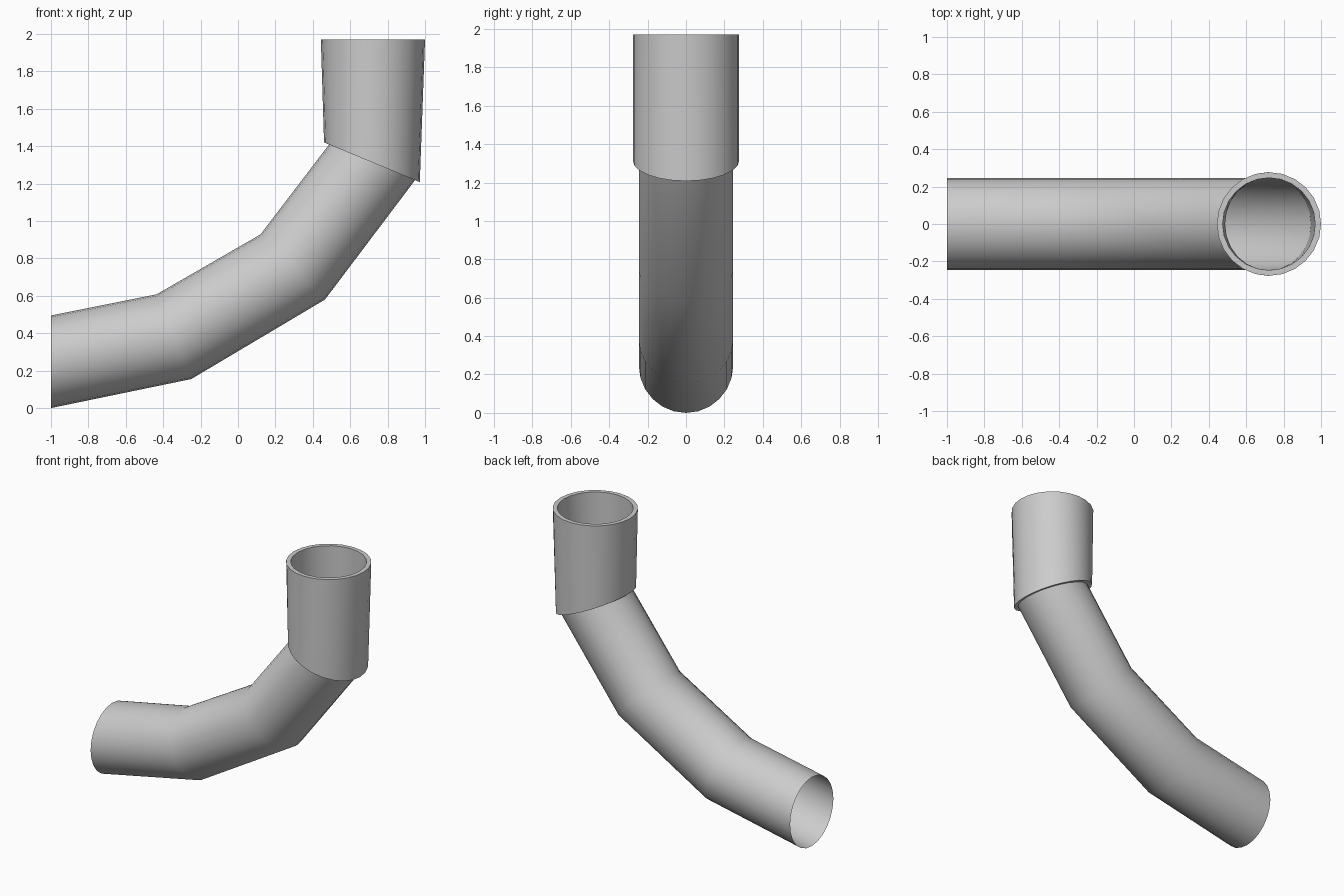
import bpy, bmesh
from math import cos, sin, tau, radians
from mathutils import Vector

if "Cube" in bpy.data.objects:
    bpy.data.objects.remove(bpy.data.objects["Cube"])

SIDES = 24


def loft(name, rings, closed=False):
    """Skin mitred rings given as inner (x, z), outer (x, z), half width in y."""
    bm = bmesh.new()
    loops = []
    for x0, z0, x1, z1, ry in rings:
        a, b = Vector((x0, 0, z0)), Vector((x1, 0, z1))
        mid, u, v = (a + b) / 2, (b - a) / 2, Vector((0, ry, 0))
        loops.append([bm.verts.new(mid + u * cos(tau * i / SIDES) + v * sin(tau * i / SIDES))
                      for i in range(SIDES)])
    if closed:
        loops.append(loops[0])
    for lo, hi in zip(loops, loops[1:]):
        for i in range(SIDES):
            j = (i + 1) % SIDES
            bm.faces.new((lo[i], lo[j], hi[j], hi[i]))
    mesh = bpy.data.meshes.new(name)
    bm.to_mesh(mesh)
    bm.free()
    obj = bpy.data.objects.new(name, mesh)
    bpy.context.collection.objects.link(obj)
    bpy.ops.object.select_all(action='DESELECT')
    obj.select_set(True)
    bpy.context.view_layer.objects.active = obj
    bpy.ops.object.shade_smooth_by_angle(angle=radians(40))
    return obj


joint = (0.487, 1.409, 0.947, 1.219, 0.246)

# Thin open pipe with mitred bends
loft("bent_pipe", [
    (-1.0, 0.495, -1.0, 0.0, 0.246),
    (-0.435, 0.608, -0.25, 0.155, 0.246),
    (0.12, 0.928, 0.465, 0.58, 0.246),
    joint,
])

# Thick socket collar: underside lip, outer wall, rim, inner wall
loft("socket_collar", [
    joint,
    (0.46, 1.42, 0.972, 1.208, 0.277),
    (0.443, 1.97, 1.0, 1.97, 0.277),
    (0.474, 1.97, 0.969, 1.97, 0.247),
], closed=True)
